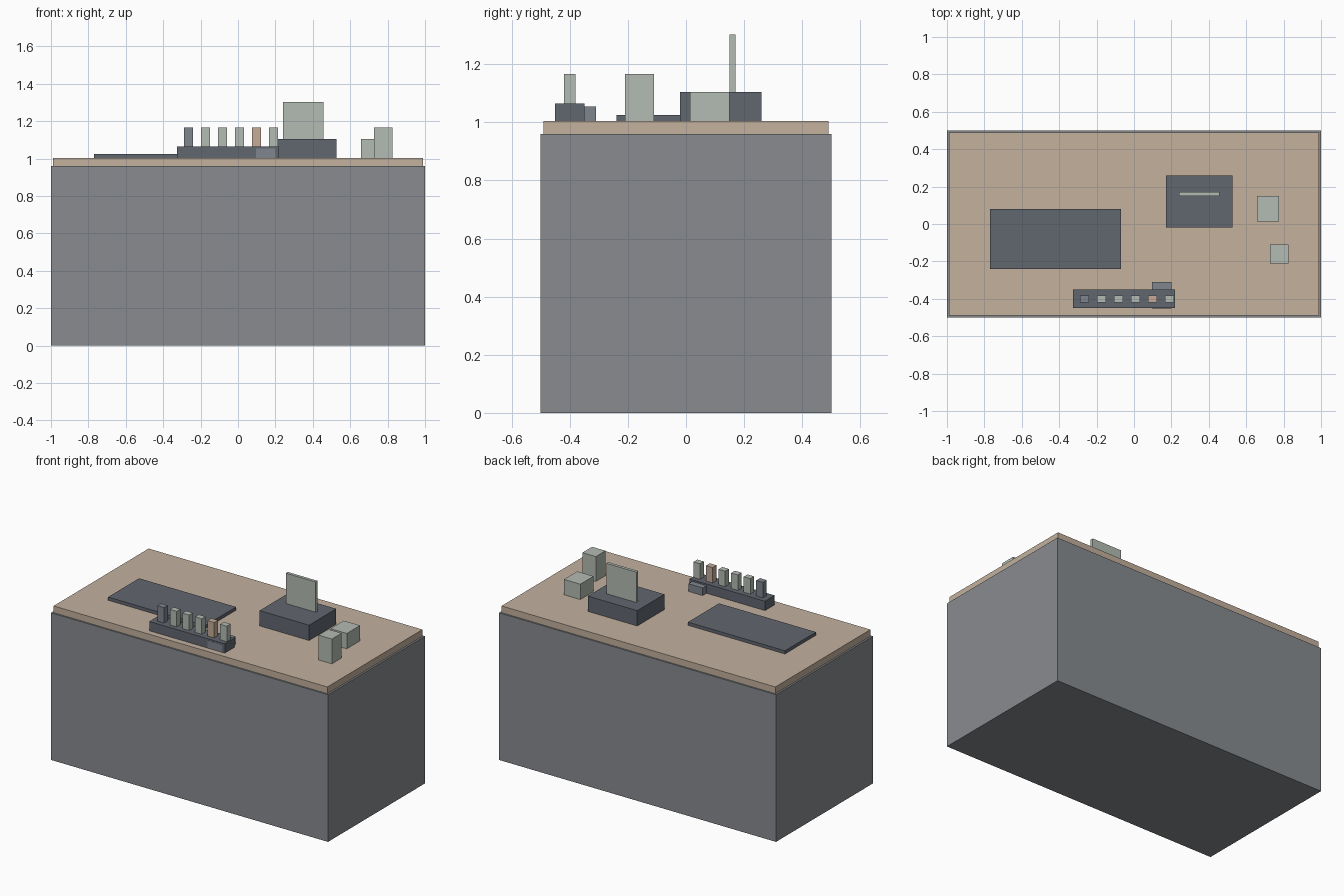
import bpy

cube = bpy.data.objects.get("Cube")
if cube:
    bpy.data.objects.remove(cube, do_unlink=True)


def linear(c):
    c /= 255
    return c / 12.92 if c <= 0.04045 else ((c + 0.055) / 1.055) ** 2.4


def material(name, rgb):
    mat = bpy.data.materials.new(name)
    col = (*[linear(c) for c in rgb], 1)
    mat.diffuse_color = col
    mat.use_nodes = True
    bsdf = next(n for n in mat.node_tree.nodes if n.type == 'BSDF_PRINCIPLED')
    bsdf.inputs["Base Color"].default_value = col
    return mat


GREY = material("cabinet grey", (136, 139, 143))
TAN = material("tabletop tan", (195, 177, 158))
DARK = material("dark slate", (97, 103, 111))
SAGE = material("pale sage", (180, 188, 179))
BLUE = material("blue grey", (128, 134, 143))
CLAY = material("warm clay", (197, 172, 152))


def box(name, x, y, z, mat):
    """Box spanning the given (min, max) ranges."""
    spans = (x, y, z)
    bpy.ops.mesh.primitive_cube_add(size=1, location=[(a + b) / 2 for a, b in spans])
    ob = bpy.context.object
    ob.name = name
    ob.scale = [b - a for a, b in spans]
    bpy.ops.object.transform_apply(location=False, rotation=False, scale=True)
    ob.data.materials.append(mat)
    return ob


TOP = 1.004  # tabletop surface height

# Counter
box("cabinet", (-1, 1), (-0.5, 0.5), (0, 0.96), GREY)
box("tabletop", (-0.988, 0.988), (-0.49, 0.49), (0.96, TOP), TAN)

# Flat mat
box("mat", (-0.77, -0.07), (-0.24, 0.08), (TOP, 1.025), DARK)

# Machine with upright panel
box("machine_base", (0.17, 0.527), (-0.02, 0.26), (TOP, 1.104), DARK)
box("upright_panel", (0.24, 0.456), (0.15, 0.17), (1.104, 1.302), SAGE)

# Containers on the right
box("short_container", (0.658, 0.776), (0.013, 0.15), (TOP, 1.104), SAGE)
box("tall_container", (0.728, 0.825), (-0.21, -0.11), (TOP, 1.166), SAGE)

# Rack with a block through it and a row of pegs
box("rack", (-0.325, 0.22), (-0.45, -0.35), (TOP, 1.065), DARK)
box("rack_block", (0.097, 0.2), (-0.451, -0.31), (TOP, 1.054), BLUE)
for i, mat in enumerate((BLUE, SAGE, SAGE, SAGE, CLAY, SAGE)):
    x = -0.264 + i * 0.0906
    box(f"peg_{i + 1}", (x - 0.024, x + 0.024), (-0.42, -0.381), (1.065, 1.166), mat)
